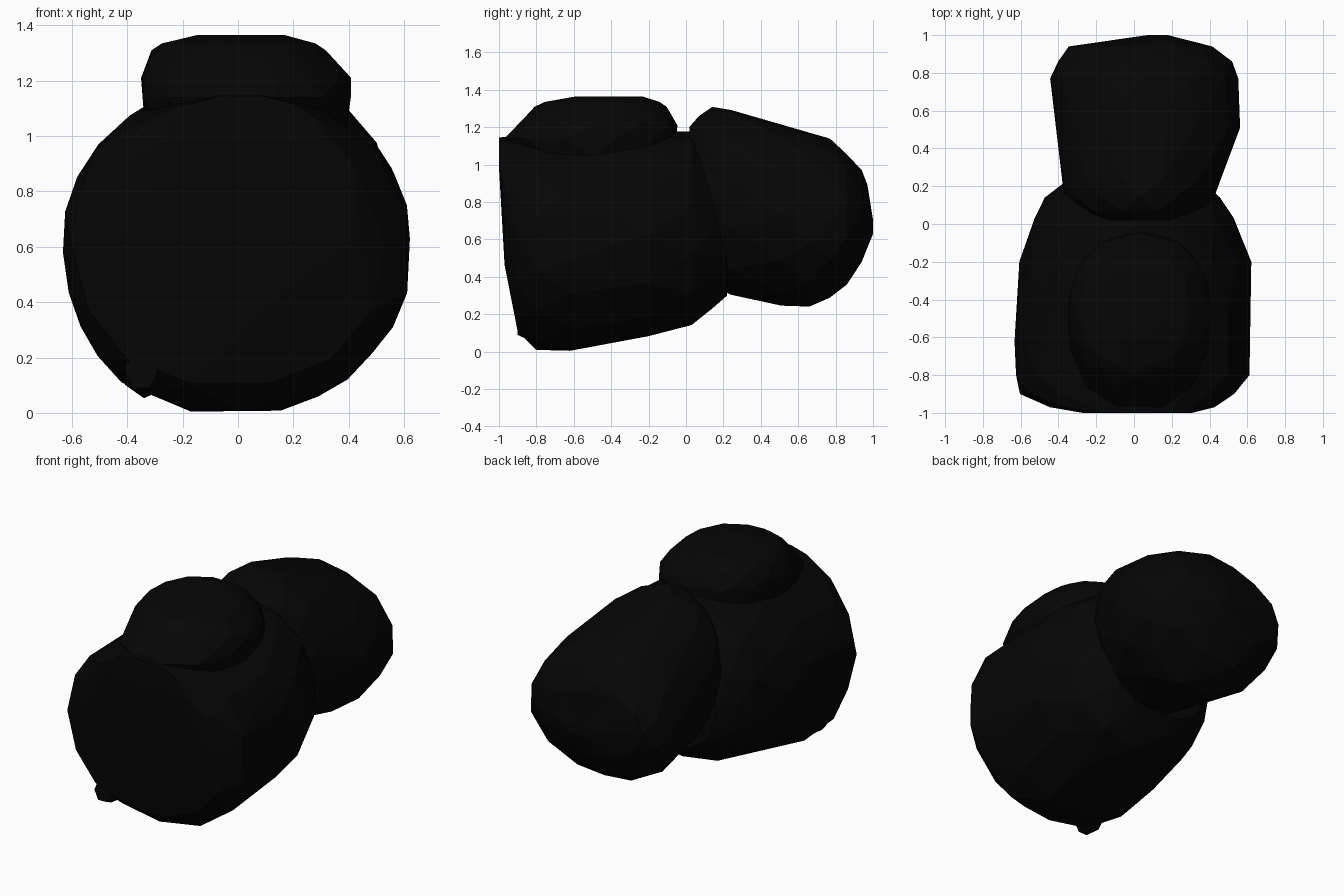
import bpy, bmesh, math, random

if "Cube" in bpy.data.objects:
    bpy.data.objects.remove(bpy.data.objects["Cube"], do_unlink=True)

random.seed(4)

coal = bpy.data.materials.new("coal black")
coal.use_nodes = True
coal.diffuse_color = (0.0017, 0.0017, 0.0017, 1)
coal.node_tree.nodes["Principled BSDF"].inputs["Base Color"].default_value = (0.0017, 0.0017, 0.0017, 1)


def ring(u0, u1, v0, v1, sides, power, phase, chip):
    """Squarish oval filling the given bounds, slightly chipped inward."""
    pts = []
    for i in range(sides):
        a = 2 * math.pi * (i + phase) / sides
        c, s = math.cos(a), math.sin(a)
        k = 1 - random.uniform(0, chip)
        u = math.copysign(abs(c) ** (2 / power), c) * k
        v = math.copysign(abs(s) ** (2 / power), s) * k
        pts.append(((u0 + u1) / 2 + u * (u1 - u0) / 2, (v0 + v1) / 2 + v * (v1 - v0) / 2))
    return pts


def boulder(name, sections, axis, sides=12, power=2.2, chip=0.035):
    """Faceted rock wrapped around a stack of oval sections (along y or z)."""
    bm = bmesh.new()
    for k, (t, u0, u1, v0, v1) in enumerate(sections):
        for u, v in ring(u0, u1, v0, v1, sides, power, 0.5 * (k % 2), chip):
            bm.verts.new((u, t, v) if axis == "y" else (u, v, t))
    hull = bmesh.ops.convex_hull(bm, input=bm.verts)
    loose = {g for g in hull["geom_interior"] + hull["geom_unused"] if isinstance(g, bmesh.types.BMVert)}
    bmesh.ops.delete(bm, geom=list(loose), context="VERTS")
    # merge nearly flat neighbours into broad facets
    bmesh.ops.dissolve_limit(bm, angle_limit=math.radians(6), verts=bm.verts, edges=bm.edges)
    bmesh.ops.triangulate(bm, faces=bm.faces)
    bmesh.ops.recalc_face_normals(bm, faces=bm.faces)
    mesh = bpy.data.meshes.new(name)
    bm.to_mesh(mesh)
    bm.free()
    mesh.materials.append(coal)
    obj = bpy.data.objects.new(name, mesh)
    bpy.context.collection.objects.link(obj)


# Large front lump: y, x range, z range
boulder("front_lump", [
    (-1.00, -0.28, 0.31, 0.82, 1.15),
    (-0.97, -0.46, 0.44, 0.43, 1.15),
    (-0.90, -0.61, 0.54, 0.08, 1.15),
    (-0.80, -0.64, 0.63, 0.00, 1.16),
    (-0.62, -0.645, 0.63, -0.01, 1.17),
    (-0.42, -0.645, 0.63, 0.03, 1.18),
    (-0.20, -0.61, 0.63, 0.07, 1.19),
    (0.03, -0.54, 0.55, 0.13, 1.18),
    (0.14, -0.48, 0.46, 0.22, 1.08),
    (0.22, -0.38, 0.38, 0.29, 0.90),
], "y", sides=14)

# Rear lump
boulder("rear_lump", [
    (0.02, -0.26, 0.32, 0.52, 1.21),
    (0.07, -0.32, 0.38, 0.43, 1.28),
    (0.14, -0.37, 0.43, 0.35, 1.31),
    (0.24, -0.39, 0.47, 0.28, 1.31),
    (0.51, -0.41, 0.57, 0.24, 1.225),
    (0.66, -0.44, 0.565, 0.22, 1.185),
    (0.77, -0.455, 0.555, 0.28, 1.14),
    (0.86, -0.42, 0.54, 0.345, 1.07),
    (0.94, -0.35, 0.42, 0.48, 0.97),
    (0.97, -0.06, 0.28, 0.56, 0.90),
    (1.00, 0.07, 0.18, 0.63, 0.71),
], "y", sides=12, power=2.0, chip=0.025)

# Cap on top of the front lump, sloping down to the front edge: z, x range, y range
boulder("top_lump", [
    (1.04, -0.34, 0.40, -0.92, -0.06),
    (1.14, -0.36, 0.42, -0.99, -0.04),
    (1.21, -0.355, 0.415, -0.91, -0.04),
    (1.25, -0.35, 0.38, -0.88, -0.06),
    (1.31, -0.315, 0.32, -0.81, -0.10),
    (1.335, -0.285, 0.29, -0.77, -0.13),
    (1.365, -0.17, 0.17, -0.61, -0.23),
], "z", sides=12, chip=0.02)

# Small chip on the lower front edge
boulder("lower_chip", [
    (-0.90, -0.41, -0.29, 0.08, 0.22),
    (-0.82, -0.42, -0.26, 0.05, 0.26),
    (-0.66, -0.36, -0.22, 0.08, 0.26),
], "y", sides=6)
